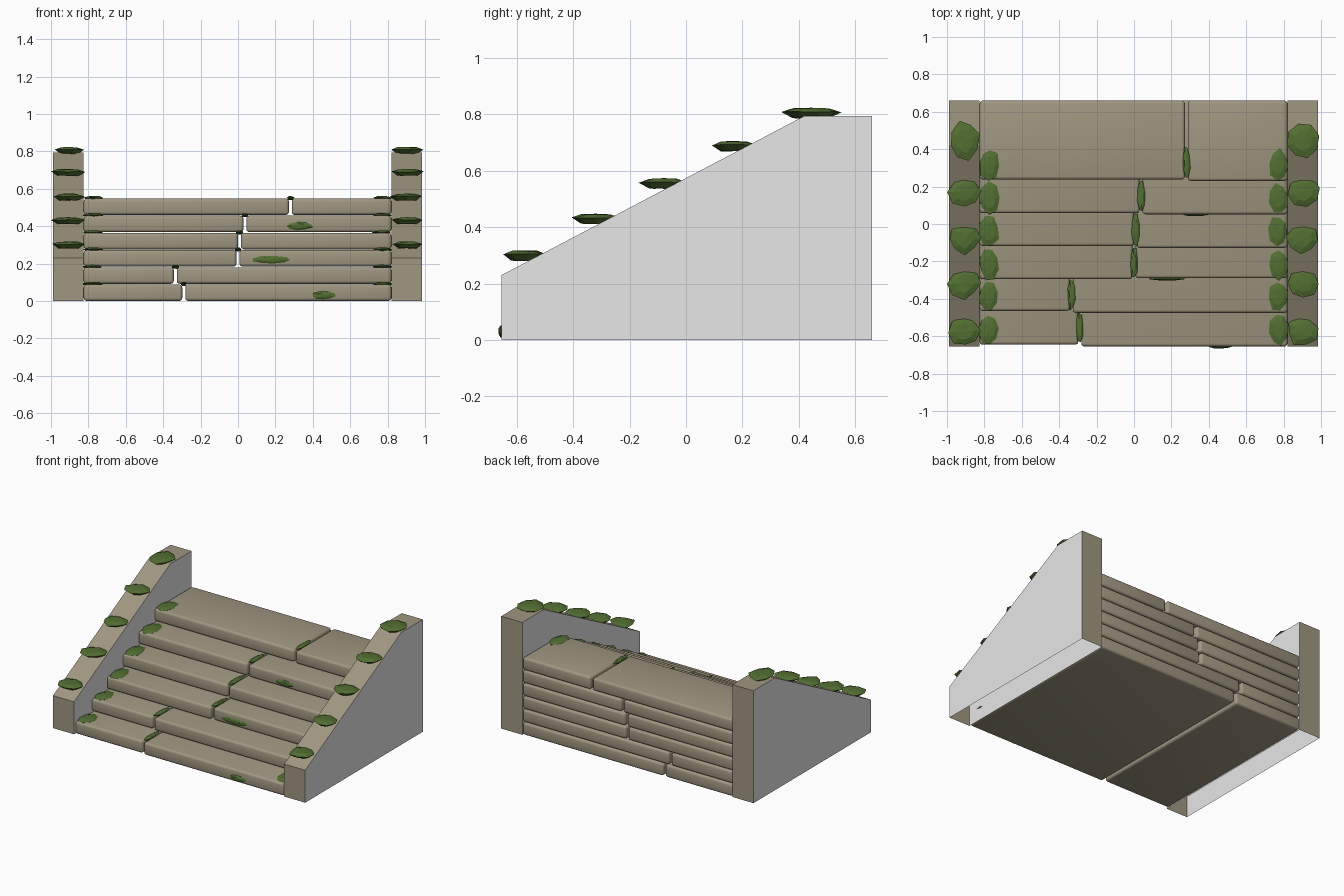
import bpy, bmesh, math, random
from mathutils import Matrix, Vector

random.seed(4)
cube = bpy.data.objects.get("Cube")
if cube:
    bpy.data.objects.remove(cube, do_unlink=True)


def material(name, rgb):
    m = bpy.data.materials.new(name)
    m.use_nodes = True
    m.diffuse_color = (*rgb, 1)
    m.node_tree.nodes["Principled BSDF"].inputs["Base Color"].default_value = (*rgb, 1)
    return m


STONE = material("warm stone", (0.355, 0.31, 0.22))
GREY = material("plain grey", (0.8, 0.8, 0.8))
MOSS = material("moss green", (0.085, 0.16, 0.032))


def finish(bm, name, *mats):
    mesh = bpy.data.meshes.new(name)
    bm.to_mesh(mesh)
    bm.free()
    for m in mats:
        mesh.materials.append(m)
    obj = bpy.data.objects.new(name, mesh)
    bpy.context.collection.objects.link(obj)
    return obj


# Side walls: extruded profile, grey flanks, stone rim, open underneath
def wall(name, x0, x1):
    profile = [(-0.655, 0), (0.66, 0), (0.66, 0.795), (0.42, 0.795), (-0.655, 0.23)]
    bm = bmesh.new()
    face = bm.faces.new([bm.verts.new((x0, y, z)) for y, z in profile])
    out = bmesh.ops.extrude_face_region(bm, geom=[face])
    verts = [g for g in out["geom"] if isinstance(g, bmesh.types.BMVert)]
    bmesh.ops.translate(bm, verts=verts, vec=(x1 - x0, 0, 0))
    bmesh.ops.recalc_face_normals(bm, faces=bm.faces)
    for f in bm.faces:
        f.material_index = 1 if abs(f.normal.x) > 0.9 else 0
    bottom = [f for f in bm.faces if f.normal.z < -0.9]
    bmesh.ops.delete(bm, geom=bottom, context="FACES")
    finish(bm, name, STONE, GREY)


wall("right_wall", -0.99, -0.825)
wall("left_wall", 0.82, 0.985)


# Step slabs: rounded blocks running through to the back
def slab(name, x0, x1, y0, z0, z1):
    bm = bmesh.new()
    bmesh.ops.create_cube(bm, size=1)
    size = Vector((x1 - x0, 0.66 - y0, z1 - z0))
    mid = Vector(((x0 + x1) / 2, (0.66 + y0) / 2, (z0 + z1) / 2))
    bmesh.ops.transform(bm, matrix=Matrix.Translation(mid) @ Matrix.Diagonal((*size, 1)),
                        verts=bm.verts)
    bmesh.ops.bevel(bm, geom=bm.edges[:], offset=0.016, segments=3,
                    profile=0.5, affect="EDGES")
    obj = finish(bm, name, STONE)
    bpy.ops.object.select_all(action="DESELECT")
    obj.select_set(True)
    bpy.context.view_layer.objects.active = obj
    bpy.ops.object.shade_smooth_by_angle(angle=math.radians(40))


# Moss clump: irregular low-poly cushion, widest just above its middle
def moss(name, pos, rx, ry, h, sides=8, upright=False):
    bm = bmesh.new()
    wobble = [random.uniform(0.86, 1.1) for _ in range(sides)]
    turn = random.uniform(0, math.tau)
    rings = []
    for scale, z in ((0.62, -0.5), (1, 0.1), (0.6, 0.42)):
        ring = []
        for i, w in enumerate(wobble):
            a = turn + math.tau * i / sides
            ring.append(bm.verts.new((rx * scale * w * math.cos(a),
                                      ry * scale * w * math.sin(a),
                                      h * (z + random.uniform(-0.06, 0.06)))))
        rings.append(ring)
    peak = bm.verts.new((0, 0, h * 0.5))
    bm.faces.new(rings[0][::-1])
    for i in range(sides):
        j = (i + 1) % sides
        for low, high in zip(rings, rings[1:]):
            bm.faces.new((low[i], low[j], high[j], high[i]))
        bm.faces.new((rings[-1][i], rings[-1][j], peak))
    if upright:
        bmesh.ops.rotate(bm, verts=bm.verts, matrix=Matrix.Rotation(math.pi / 2, 3, "X"))
    bmesh.ops.translate(bm, verts=bm.verts, vec=pos)
    finish(bm, name, MOSS)


# Rows from the bottom: joint x, front y of the right and left slab
rows = [(-0.29, -0.645, -0.655), (-0.335, -0.465, -0.475), (0, -0.295, -0.29),
        (0.008, -0.118, -0.128), (0.037, 0.058, 0.052), (0.28, 0.238, 0.23)]
RISE = 0.092
for i, (joint, y_right, y_left) in enumerate(rows):
    z0, z1 = i * RISE, (i + 1) * RISE - 0.004
    slab(f"right_slab_{i + 1}", -0.825, joint - 0.008, y_right, z0, z1)
    slab(f"left_slab_{i + 1}", joint + 0.008, 0.82, y_left, z0, z1)
    y = y_right + 0.09
    moss(f"right_step_moss_{i + 1}", (-0.775, y - 0.01, z1 + 0.001), 0.055, 0.085, 0.026)
    moss(f"left_step_moss_{i + 1}", (0.772, y - 0.01, z1 + 0.001), 0.052, 0.082, 0.026)
    moss(f"joint_moss_{i + 1}", (joint, y, z1 + 0.003), 0.021, 0.088, 0.02)

# Clumps along the sloping wall tops
for i, (y, z) in enumerate([(-0.575, 0.3), (-0.318, 0.43), (-0.08, 0.556),
                            (0.173, 0.688), (0.445, 0.806)]):
    top = i == 4
    moss(f"right_wall_moss_{i + 1}", (-0.908, y, z), 0.085, 0.11 if top else 0.08, 0.036)
    moss(f"left_wall_moss_{i + 1}", (0.903, y, z), 0.085, 0.092 if top else 0.08, 0.036)

# Flat patches on the risers
for i, (x, y, z, r) in enumerate([(0.46, -0.655, 0.03, 0.068), (0.175, -0.292, 0.22, 0.105),
                                  (0.33, 0.052, 0.4, 0.075)]):
    moss(f"riser_moss_{i + 1}", (x, y, z), r, 0.022, 0.02, 9, True)
